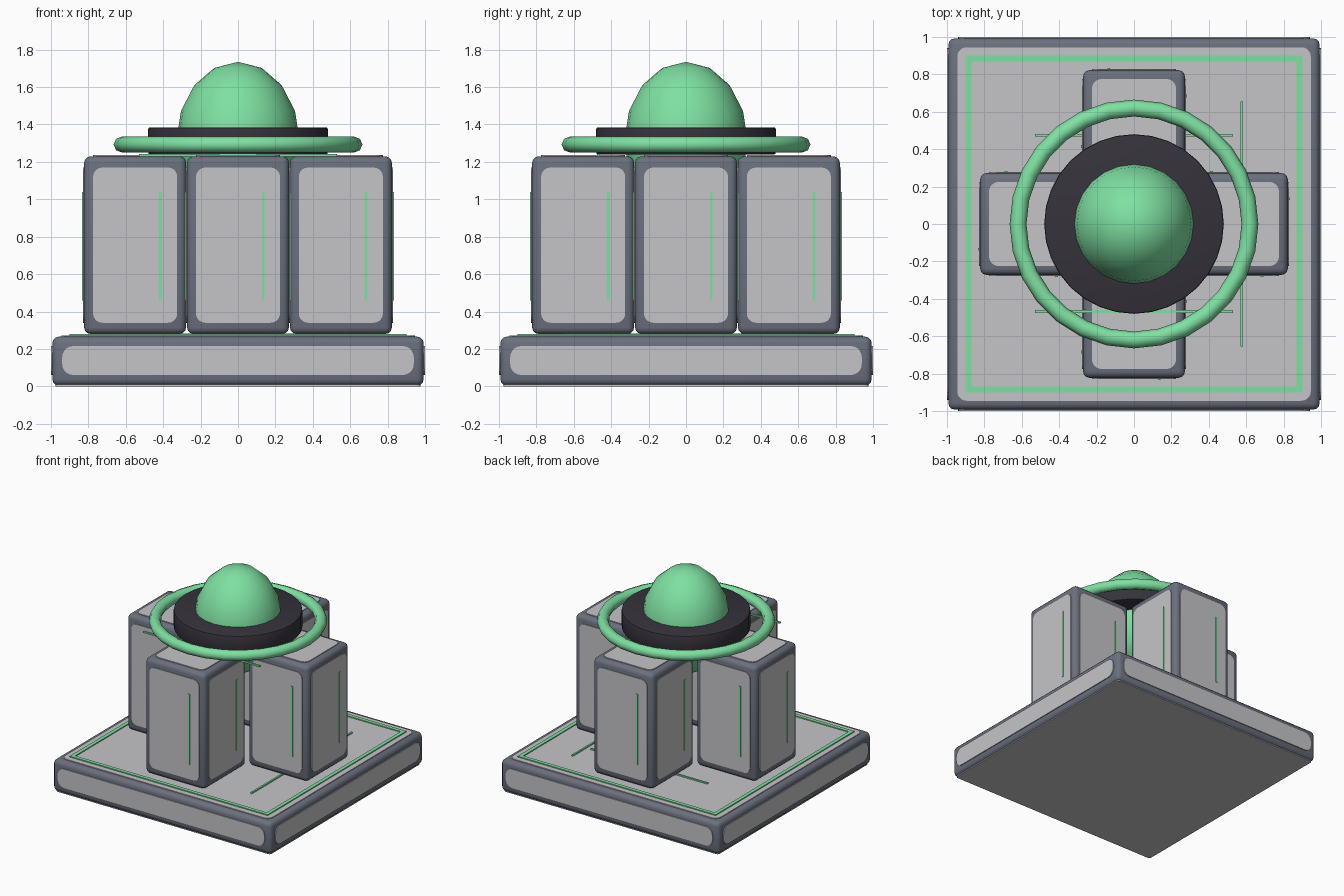
import bpy, bmesh, math
from mathutils import Matrix, Vector

if "Cube" in bpy.data.objects:
    bpy.data.objects.remove(bpy.data.objects["Cube"])


def material(name, rgb):
    m = bpy.data.materials.new(name)
    m.diffuse_color = (*rgb, 1)
    m.use_nodes = True
    m.node_tree.nodes["Principled BSDF"].inputs["Base Color"].default_value = m.diffuse_color
    return m


SLATE = material("slate frame", (0.147, 0.162, 0.205))
PANEL = material("light grey panel", (0.56, 0.56, 0.575))
DARK = material("dark collar", (0.036, 0.033, 0.043))
GREEN = material("mint green", (0.21, 0.75, 0.36))


def finish(bm, name, mat, angle=None):
    bmesh.ops.recalc_face_normals(bm, faces=bm.faces)
    me = bpy.data.meshes.new(name)
    bm.to_mesh(me)
    bm.free()
    me.materials.append(mat)
    ob = bpy.data.objects.new(name, me)
    bpy.context.collection.objects.link(ob)
    if angle:
        bpy.ops.object.select_all(action='DESELECT')
        bpy.context.view_layer.objects.active = ob
        ob.select_set(True)
        bpy.ops.object.shade_smooth_by_angle(angle=math.radians(angle))
    return ob


def box(bm, center, size, mat=Matrix()):
    bmesh.ops.create_cube(bm, size=1, matrix=mat @ Matrix.Translation(center)
                          @ Matrix.Diagonal((*size, 1)))


def rounded_plate(bm, mat, w, h, r, depth=0.012):
    """Rounded rectangle in local XY, its outer face at local z = 0."""
    pts = []
    for i, (sx, sy) in enumerate([(1, 1), (-1, 1), (-1, -1), (1, -1)]):
        for j in range(6):
            a = math.pi / 2 * (i + j / 5)
            pts.append((sx * (w / 2 - r) + r * math.cos(a),
                        sy * (h / 2 - r) + r * math.sin(a)))
    top = [bm.verts.new(mat @ Vector((x, y, 0))) for x, y in pts]
    low = [bm.verts.new(mat @ Vector((x, y, -depth))) for x, y in pts]
    bm.faces.new(top)
    bm.faces.new(low[::-1])
    for i in range(len(pts)):
        k = (i + 1) % len(pts)
        bm.faces.new((top[i], low[i], low[k], top[k]))


def side(center, k, out):
    """Matrix of a side face: local x runs right, y up, z outwards."""
    return (Matrix.Translation(center) @ Matrix.Rotation(k * math.pi / 2, 4, 'Z')
            @ Matrix.Rotation(math.pi / 2, 4, 'X') @ Matrix.Translation((0, 0, out)))


def rounded_box(name, center, size, r):
    bm = bmesh.new()
    box(bm, center, size)
    bmesh.ops.bevel(bm, geom=bm.edges[:], offset=r, segments=3,
                    profile=0.5, affect='EDGES')
    finish(bm, name, SLATE, 40)


# Base slab with panels on every side
rounded_box("base_frame", (0, 0, 0.135), (1.985, 1.985, 0.262), 0.035)
bm = bmesh.new()
for k in range(4):
    rounded_plate(bm, side((0, 0, 0.138), k, 1.0), 1.88, 0.155, 0.06)
rounded_plate(bm, Matrix.Translation((0, 0, 0.272)), 1.89, 1.89, 0.05)
rounded_plate(bm, Matrix.Rotation(math.pi, 4, 'X'), 1.95, 1.95, 0.02)
finish(bm, "base_panels", PANEL)

# Green border line on the base
bm = bmesh.new()
for k in range(4):
    box(bm, (0, -0.885, 0.275), (1.80 if k % 2 else 1.74, 0.03, 0.01),
        Matrix.Rotation(k * math.pi / 2, 4, 'Z'))
finish(bm, "base_border", GREEN)

# Four towers in a cross, each with panels and green light strips
for k, name in enumerate(("front", "right", "back", "left")):
    c = Matrix.Rotation(k * math.pi / 2, 4, 'Z') @ Vector((0, -0.55, 0.755))
    rounded_box(name + "_tower", c, (0.545, 0.545, 0.95), 0.035)
    bm = bmesh.new()
    strips = bmesh.new()
    for f in range(4):
        rounded_plate(bm, side(c, f, 0.278), 0.45, 0.83, 0.05)
        box(strips, (0.135, -0.005, 0.276), (0.015, 0.58, 0.014), side(c, f, 0))
    rounded_plate(bm, Matrix.Translation((c.x, c.y, 1.236)), 0.45, 0.45, 0.05)
    finish(bm, name + "_tower_panels", PANEL)
    finish(strips, name + "_tower_strips", GREEN)

# Loose green lines on the floor and across the tower tops
bm = bmesh.new()
box(bm, (0, 0.475, 0.276), (1.06, 0.014, 0.012))
box(bm, (0.577, 0, 0.276), (0.014, 1.31, 0.012))
box(bm, (0, -0.468, 1.236), (1.06, 0.014, 0.012))
finish(bm, "line_strips", GREEN)

# Dark collar under the dome
bm = bmesh.new()
bmesh.ops.create_cone(bm, cap_ends=True, segments=32, radius1=0.48, radius2=0.48,
                      depth=0.145, matrix=Matrix.Translation((0, 0, 1.3125)))
rims = [e for e in bm.edges if abs(e.verts[0].co.z - e.verts[1].co.z) < 1e-4]
bmesh.ops.bevel(bm, geom=rims, offset=0.01, segments=2, profile=0.5, affect='EDGES')
finish(bm, "collar", DARK, 35)

# Dome: stretched low-poly sphere
bm = bmesh.new()
bmesh.ops.create_uvsphere(bm, u_segments=24, v_segments=8, radius=1,
                          matrix=Matrix.Translation((0, 0, 1.31))
                          @ Matrix.Diagonal((0.33, 0.33, 0.425, 1)))
finish(bm, "dome", GREEN, 60)

# Green halo ring
bm = bmesh.new()
N, M = 28, 8
grid = [[bm.verts.new(((0.62 + 0.045 * math.cos(b)) * math.cos(a),
                       (0.62 + 0.045 * math.cos(b)) * math.sin(a),
                       1.293 + 0.043 * math.sin(b)))
         for b in (2 * math.pi * j / M for j in range(M))]
        for a in (2 * math.pi * i / N for i in range(N))]
for i in range(N):
    for j in range(M):
        p, q, n = grid[i], grid[(i + 1) % N], (j + 1) % M
        bm.faces.new((p[j], q[j], q[n], p[n]))
finish(bm, "halo_ring", GREEN, 60)
